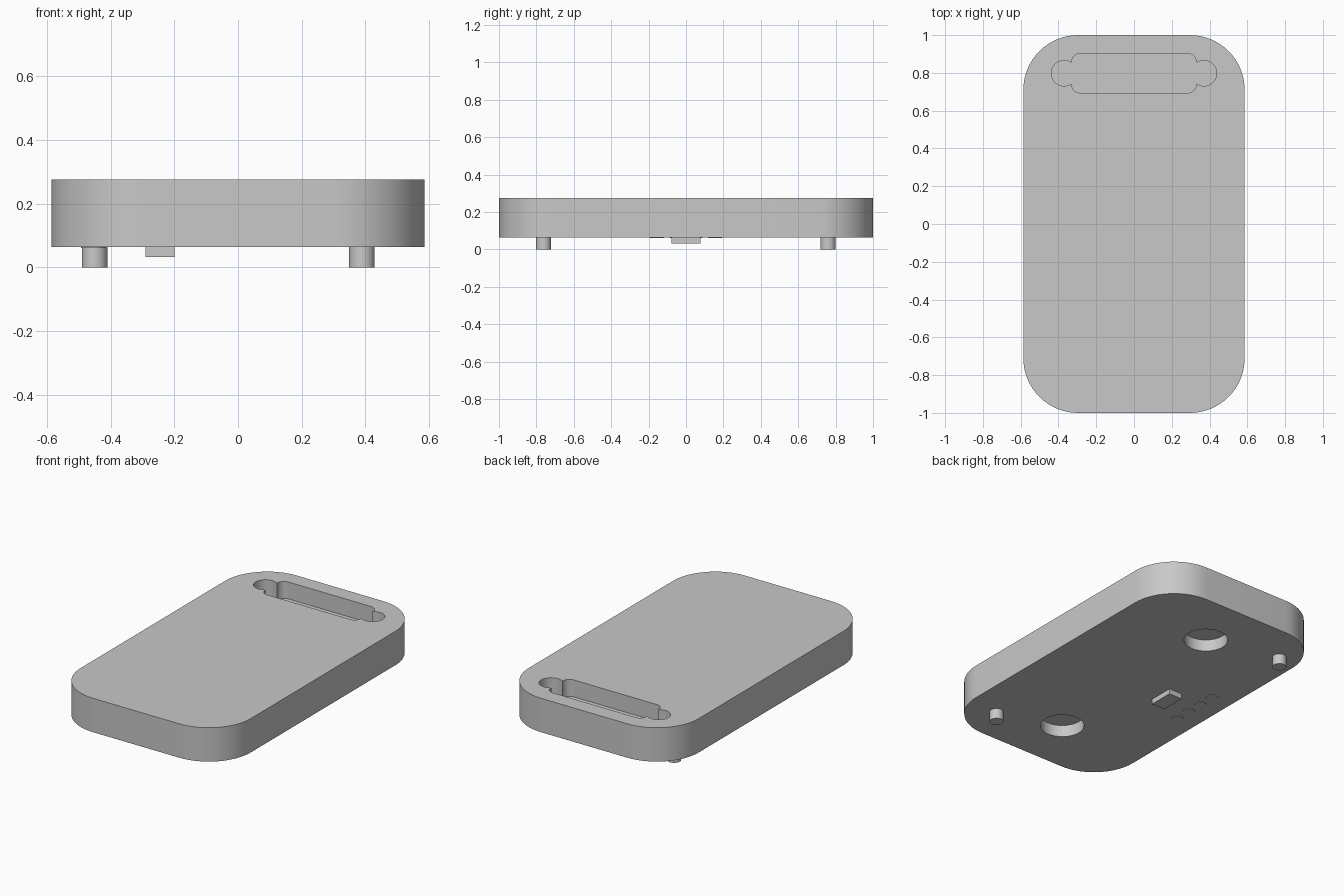
import bpy
import bmesh
from math import cos, sin, pi

cube = bpy.data.objects.get("Cube")
if cube:
    bpy.data.objects.remove(cube, do_unlink=True)

grey = bpy.data.materials.new("light_grey")
grey.use_nodes = True
colour = (0.58, 0.58, 0.58, 1)
grey.diffuse_color = colour
grey.node_tree.nodes["Principled BSDF"].inputs["Base Color"].default_value = colour

BASE, TOP = 0.064, 0.275


def prism(name, outline, z0, z1):
    """Extrude a flat outline from z0 up to z1."""
    bm = bmesh.new()
    face = bm.faces.new([bm.verts.new((x, y, z0)) for x, y in outline])
    moved = bmesh.ops.extrude_face_region(bm, geom=[face])["geom"]
    verts = [v for v in moved if isinstance(v, bmesh.types.BMVert)]
    bmesh.ops.translate(bm, verts=verts, vec=(0, 0, z1 - z0))
    bmesh.ops.recalc_face_normals(bm, faces=bm.faces)
    mesh = bpy.data.meshes.new(name)
    bm.to_mesh(mesh)
    bm.free()
    mesh.materials.append(grey)
    obj = bpy.data.objects.new(name, mesh)
    bpy.context.collection.objects.link(obj)
    return obj


def rounded(cx, cy, hx, hy, r, steps=16):
    """Rounded rectangle outline."""
    points = []
    for q, (sx, sy) in enumerate([(1, 1), (-1, 1), (-1, -1), (1, -1)]):
        for i in range(steps + 1):
            a = (q + i / steps) * pi / 2
            points.append((cx + sx * (hx - r) + r * cos(a),
                           cy + sy * (hy - r) + r * sin(a)))
    return points


def circle(cx, cy, r, n=48):
    return [(cx + r * cos(2 * pi * i / n), cy + r * sin(2 * pi * i / n))
            for i in range(n)]


def activate(obj):
    bpy.ops.object.select_all(action="DESELECT")
    obj.select_set(True)
    bpy.context.view_layer.objects.active = obj


def cut(target, cutter):
    cutter.hide_render = True
    mod = target.modifiers.new("cut", "BOOLEAN")
    mod.operation = "DIFFERENCE"
    mod.solver = "EXACT"
    mod.object = cutter
    activate(target)
    bpy.ops.object.modifier_apply(modifier=mod.name)
    bpy.data.objects.remove(cutter, do_unlink=True)


# Main slab
body = prism("body", rounded(0, 0, 0.586, 1.0, 0.29), BASE, TOP)
parts = [body]

# Slot in the top with a finger notch at each end
FLOOR = TOP - 0.105
cut(body, prism("slot_cutter", rounded(0, 0.798, 0.33, 0.104, 0.045, 8), FLOOR, TOP + 0.1))
for side in (-1, 1):
    cut(body, prism("notch_cutter", circle(side * 0.37, 0.798, 0.0675), FLOOR, TOP + 0.1))

# Round pockets in the underside
for side in (-1, 1):
    cut(body, prism("pocket_cutter", circle(0, side * 0.64, 0.125), BASE - 0.1, BASE + 0.073))

# Locating pegs under opposite corners
for name, x, y in (("front_peg", 0.389, -0.762), ("back_peg", -0.45, 0.76)):
    parts.append(prism(name, circle(x, y, 0.04), 0, BASE + 0.01))

# Rectangular switch block
block = [(-0.291, -0.078), (-0.2, -0.078), (-0.2, 0.078), (-0.291, 0.078)]
parts.append(prism("switch_block", block, 0.032, BASE + 0.01))

# Row of thin indicator discs
for i in range(4):
    y = (i - 1.5) * 0.103
    parts.append(prism(f"indicator_disc_{i + 1}", circle(-0.455, y, 0.037, 32),
                       BASE - 0.003, BASE + 0.003))

for part in parts:
    activate(part)
    bpy.ops.object.shade_smooth_by_angle(angle=pi / 6)
